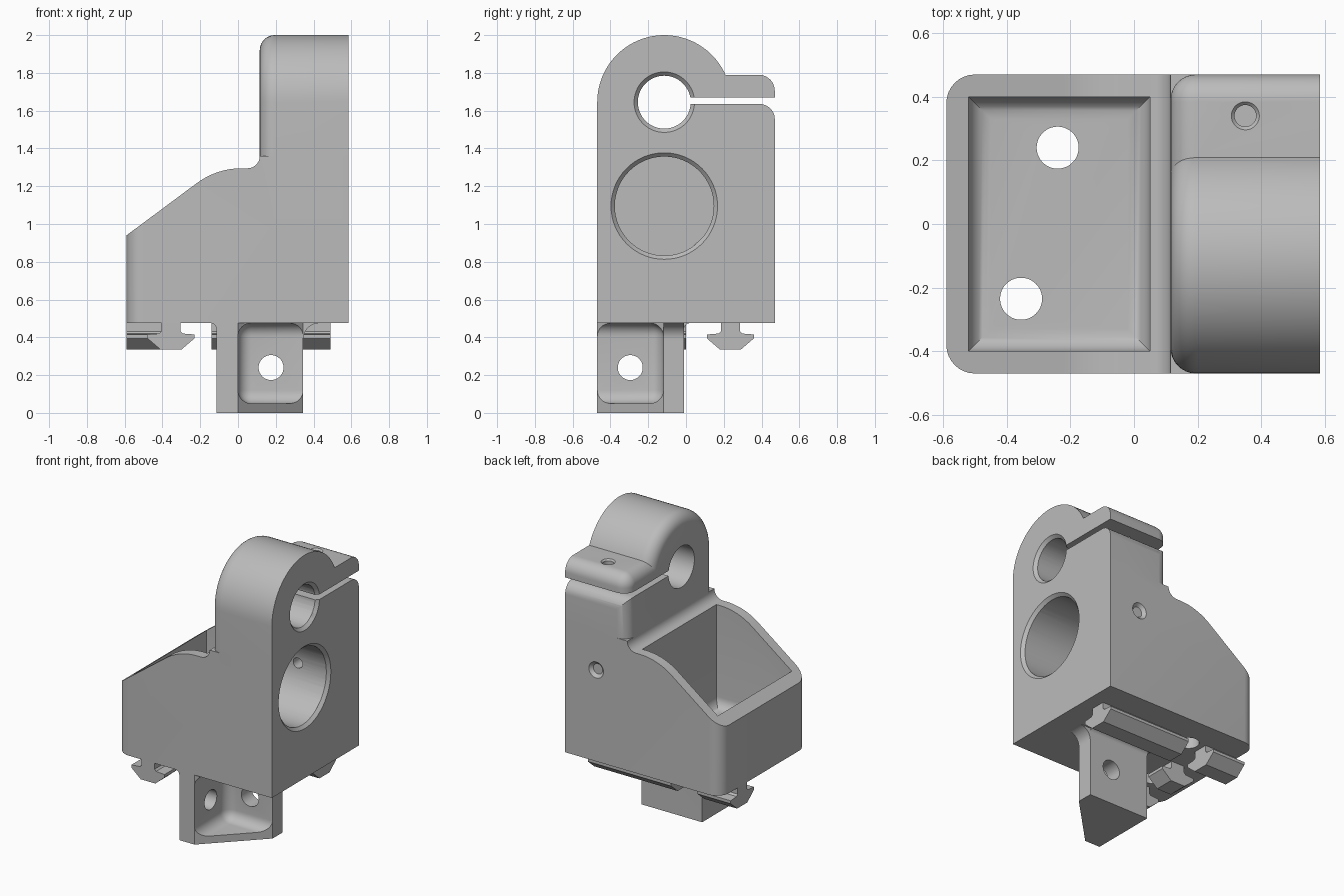
import bpy, bmesh
from math import cos, sin, radians
from mathutils import Vector

cube = bpy.data.objects.get("Cube")
if cube:
    bpy.data.objects.remove(cube, do_unlink=True)

grey = bpy.data.materials.new("plain grey")
grey.use_nodes = True
grey.diffuse_color = (0.5, 0.5, 0.5, 1)
grey.node_tree.nodes["Principled BSDF"].inputs["Base Color"].default_value = (0.5, 0.5, 0.5, 1)


def finish(bm, name):
    bmesh.ops.recalc_face_normals(bm, faces=bm.faces)
    mesh = bpy.data.meshes.new(name)
    bm.to_mesh(mesh)
    bm.free()
    mesh.materials.append(grey)
    obj = bpy.data.objects.new(name, mesh)
    bpy.context.collection.objects.link(obj)
    return obj


def arc(cx, cy, r, a0, a1, n=12):
    angles = [radians(a0 + (a1 - a0) * i / n) for i in range(n + 1)]
    return [(cx + r * cos(a), cy + r * sin(a)) for a in angles]


def prism(name, pts, axis, lo, hi, round_edge=None, r=0.0):
    """Extrude a profile along an axis, rounding the edges a rule picks."""
    place = {"x": lambda p, d: (d, p[0], p[1]),
             "y": lambda p, d: (p[0], d, p[1]),
             "z": lambda p, d: (p[0], p[1], d)}[axis]
    bm = bmesh.new()
    a = [bm.verts.new(place(p, lo)) for p in pts]
    b = [bm.verts.new(place(p, hi)) for p in pts]
    bm.faces.new(a)
    bm.faces.new(b[::-1])
    for i in range(len(pts)):
        j = (i + 1) % len(pts)
        bm.faces.new((a[i], b[i], b[j], a[j]))
    bmesh.ops.recalc_face_normals(bm, faces=bm.faces)
    if round_edge:
        edges = [e for e in bm.edges if round_edge(e.verts[0].co, e.verts[1].co)]
        bmesh.ops.bevel(bm, geom=edges, offset=r, offset_type="OFFSET",
                        segments=8, profile=0.5, affect="EDGES", clamp_overlap=True)
    return finish(bm, name)


def rod(p0, p1, r0, r1=None):
    """Round cutter between two points, tapered if r1 is given."""
    p0, p1 = Vector(p0), Vector(p1)
    bm = bmesh.new()
    bmesh.ops.create_cone(bm, cap_ends=True, segments=64, radius1=r0,
                          radius2=r0 if r1 is None else r1, depth=(p1 - p0).length)
    turn = (p1 - p0).to_track_quat("Z", "Y").to_matrix()
    bmesh.ops.rotate(bm, verts=bm.verts, matrix=turn, cent=(0, 0, 0))
    bmesh.ops.translate(bm, verts=bm.verts, vec=(p0 + p1) / 2)
    return finish(bm, "cutter")


def combine(obj, others, operation):
    for other in others:
        mod = obj.modifiers.new("combine", "BOOLEAN")
        mod.operation, mod.solver, mod.object = operation, "EXACT", other
        bpy.context.view_layer.objects.active = obj
        bpy.ops.object.modifier_apply(modifier=mod.name)
        bpy.data.objects.remove(other, do_unlink=True)


def rect(x0, y0, x1, y1):
    return [(x0, y0), (x1, y0), (x1, y1), (x0, y1)]


LEFT, RIGHT, DEPTH, BASE = -0.59, 0.585, 0.47, 0.475
TOWER, AXIS_Y, BORE_Z = 0.115, -0.115, 1.645


def at(axis, value):
    return lambda a, b: abs(a[axis] - value) < 1e-4 and abs(b[axis] - value) < 1e-4


# Lower housing with sloping top
profile = [(LEFT, BASE), (RIGHT, BASE), (RIGHT, 1.36), (TOWER, 1.36)]
profile += arc(0.05, 1.36, 0.065, 0, -90)[1:]
profile += arc(0.02, 0.895, 0.4, 90, 127) + [(LEFT, 0.94)]
body = prism("housing", profile, "y", -DEPTH, DEPTH,
             lambda a, b: at(0, LEFT)(a, b) and abs(a.y - b.y) < 1e-4, 0.09)

# Clamp tower: round arch plus ear, both with a rounded inner edge
arch = [(-0.47, 1.0), (0.24, 1.0)] + arc(AXIS_Y, BORE_Z, 0.355, 0, 180, 40)
ear = [(-0.2, 1.0), (DEPTH, 1.0)] + arc(0.385, 1.705, 0.085, 0, 90) + [(-0.2, 1.79)]
tower = [prism("tower", p, "x", TOWER, RIGHT, at(0, TOWER), 0.08) for p in (arch, ear)]
combine(body, tower, "UNION")

# Corner bracket with scooped inside and small fillets to the housing
bracket = prism("bracket", [(-0.115, -0.47), (0, -0.47), (0.345, -0.12),
                            (0.345, -0.01), (-0.115, -0.01)], "z", 0, 0.52)
scoop = prism("cutter", rect(0, -0.9, 0.9, -0.12), "z", 0.05, BASE,
              lambda a, b: True, 0.07)
combine(bracket, [scoop], "DIFFERENCE")


def fillet(edge, side, r, axis, lo, hi):
    curve = arc(edge + side * r, BASE - r, r, 90, 180 if side > 0 else 0)
    inner = edge - side * 0.03
    return prism("fillet", curve + [(inner, BASE - r), (inner, 0.51),
                                    (edge + side * r, 0.51)], axis, lo, hi)


fillets = [fillet(0.345, 1, 0.085, "y", -0.12, -0.01),
           fillet(-0.115, -1, 0.03, "y", -0.47, -0.01),
           fillet(-0.01, 1, 0.03, "x", -0.115, 0.345)]
combine(body, [bracket] + fillets, "UNION")

# Open tray pocket with rounded floor edges
tray = prism("cutter", rect(-0.52, -0.4, 0.05, 0.4), "z", 0.6, 1.6, at(2, 0.6), 0.07)

# Clamp slit with a rounded lower lip
slit = prism("cutter", [(0, 1.67), (0, 1.635)] + arc(0.39, 1.555, 0.08, 90, 0)
             + [(0.6, 1.555), (0.6, 1.67)], "x", 0, 0.8)

# Bores, screw holes and their countersinks
SCREWS = [(-0.24, 0.24), (-0.355, -0.235)]
cuts = [tray, slit,
        rod((-0.1, AXIS_Y, BORE_Z), (0.8, AXIS_Y, BORE_Z), 0.14),
        rod((0.565, AXIS_Y, BORE_Z), (0.605, AXIS_Y, BORE_Z), 0.14, 0.18),
        rod((0.13, AXIS_Y, 1.095), (0.8, AXIS_Y, 1.095), 0.262),
        rod((0.565, AXIS_Y, 1.095), (0.605, AXIS_Y, 1.095), 0.262, 0.302),
        rod((0.35, 0.0, 1.1), (0.35, 0.6, 1.1), 0.035),
        rod((0.35, 0.45, 1.1), (0.35, 0.49, 1.1), 0.035, 0.075),
        rod((0.35, 0.34, 1.3), (0.35, 0.34, 1.9), 0.034),
        rod((0.35, 0.34, 1.78), (0.35, 0.34, 1.8), 0.034, 0.054),
        rod((-0.2, -0.295, 0.24), (0.06, -0.295, 0.24), 0.066),
        rod((0.175, -0.2, 0.24), (0.175, 0.1, 0.24), 0.066)]
cuts += [rod((x, y, 0.4), (x, y, 0.8), 0.066) for x, y in SCREWS]
combine(body, cuts, "DIFFERENCE")

# Slot rails underneath, interrupted at the screws
half = [(0.055, 0.335), (0.125, 0.395), (0.125, 0.415), (0.062, 0.42),
        (0.05, 0.432), (0.05, 0.5)]


def rail(name, centre, axis, lo, hi, screw):
    pts = [(centre + w, z) for w, z in half] + [(centre - w, z) for w, z in half[::-1]]
    obj = prism(name, pts, axis, lo, hi)
    x, y = screw
    combine(obj, [rod((x, y, 0.2), (x, y, 0.6), 0.1)], "DIFFERENCE")
    gap = rect(x - 0.1, y - 0.2, x + 0.1, y + 0.2) if axis == "x" \
        else rect(x - 0.2, y - 0.1, x + 0.2, y + 0.1)
    combine(obj, [prism("cutter", gap, "z", 0.2, 0.6)], "DIFFERENCE")
    return obj


rails = [rail("cross_rail", 0.235, "x", LEFT, 0.49, SCREWS[0]),
         rail("side_rail", -0.355, "y", -0.465, 0.0, SCREWS[1])]

for obj in [body] + rails:
    bpy.ops.object.select_all(action="DESELECT")
    obj.select_set(True)
    bpy.context.view_layer.objects.active = obj
    bpy.ops.object.shade_smooth_by_angle(angle=radians(30))
